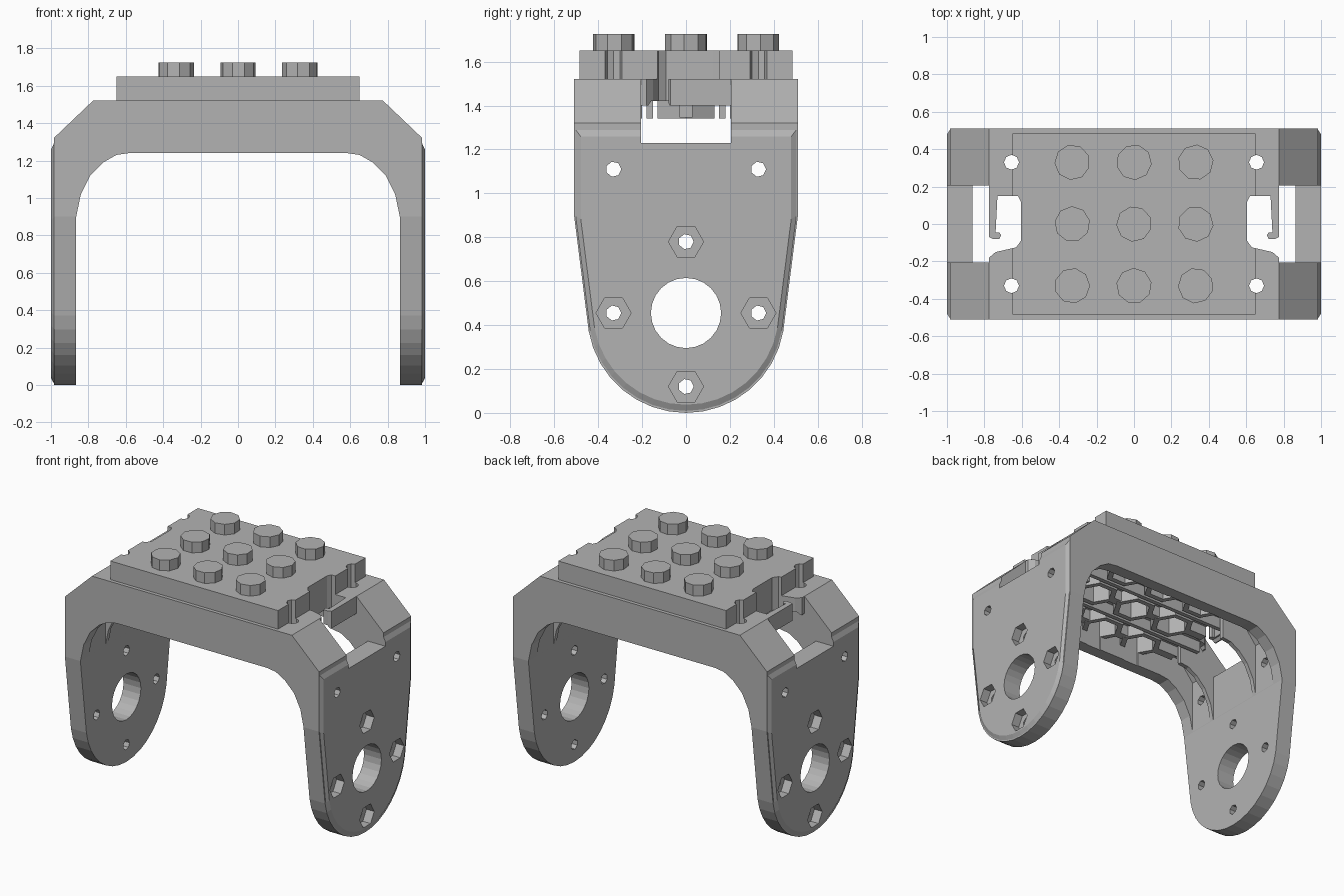
import bpy, bmesh, math

cube = bpy.data.objects.get("Cube")
if cube:
    bpy.data.objects.remove(cube, do_unlink=True)

grey = bpy.data.materials.new("plain_grey")
grey.use_nodes = True
grey.diffuse_color = (0.45, 0.45, 0.45, 1)
grey.node_tree.nodes["Principled BSDF"].inputs["Base Color"].default_value = (0.45, 0.45, 0.45, 1)

PLACE = {"x": lambda u, v, d: (d, u, v),
         "y": lambda u, v, d: (u, d, v),
         "z": lambda u, v, d: (u, v, d)}


def prism(name, pts, axis, a, b, scale=1.0, mid=(0, 0)):
    """Extrude a 2D outline along an axis; the far cap may be scaled about mid."""
    bm = bmesh.new()
    put = PLACE[axis]
    near = [bm.verts.new(put(u, v, a)) for u, v in pts]
    far = [bm.verts.new(put(mid[0] + (u - mid[0]) * scale,
                            mid[1] + (v - mid[1]) * scale, b)) for u, v in pts]
    bm.faces.new(near)
    bm.faces.new(far)
    n = len(pts)
    for i in range(n):
        j = (i + 1) % n
        bm.faces.new((near[i], near[j], far[j], far[i]))
    bmesh.ops.recalc_face_normals(bm, faces=bm.faces)
    mesh = bpy.data.meshes.new(name)
    bm.to_mesh(mesh)
    bm.free()
    mesh.materials.append(grey)
    ob = bpy.data.objects.new(name, mesh)
    bpy.context.scene.collection.objects.link(ob)
    return ob


def ring(cu, cv, r, n, turn=0.0):
    return [(cu + r * math.cos(turn + math.tau * i / n),
             cv + r * math.sin(turn + math.tau * i / n)) for i in range(n)]


def rect(u0, u1, v0, v1):
    return [(u0, v0), (u1, v0), (u1, v1), (u0, v1)]


def flip(pts, s):
    return [(s * u, v) for u, v in pts]


def combine(target, tool, how="DIFFERENCE"):
    """Apply a boolean and drop the tool."""
    mod = target.modifiers.new("shape", "BOOLEAN")
    mod.operation = how
    mod.solver = "EXACT"
    mod.object = tool
    with bpy.context.temp_override(object=target, active_object=target,
                                   selected_objects=[target]):
        bpy.ops.object.modifier_apply(modifier=mod.name)
    bpy.data.objects.remove(tool, do_unlink=True)


# U-shaped bracket: front profile trimmed by the rounded leg outline
fillet = [(.865, .9), (.84, 1.02), (.79, 1.12), (.72, 1.19), (.65, 1.23), (.58, 1.24)]
half = [(.775, 1.52), (.985, 1.32), (.985, -.1), (.865, -.1)] + fillet
bracket = prism("bracket", half + flip(half[::-1], -1), "y", -.51, .51)


def leg_outline(top):
    arc = [(.45 * math.cos(t), .45 + .45 * math.sin(t))
           for t in (math.radians(-190 + 10 + 10 * k) for k in range(1, 18))]
    return [(.51, top), (-.51, top), (-.51, .9)] + arc + [(.51, .9)]


combine(bracket, prism("leg_trim", leg_outline(1.6), "x", -1.2, 1.2), "INTERSECT")

# Slightly raised outer leg faces
for s in (-1, 1):
    combine(bracket, prism("leg_face", leg_outline(1.3), "x", s * .98, s * 1.0,
                           .94, (0, .62)), "UNION")

# Hollow underside, leaving a rim at the front and back
hollow = [(.864, .8), (.864, 1.28), (.75, 1.42)]
combine(bracket, prism("hollow", hollow + flip(hollow[::-1], -1), "y", -.42, .42))

# Corner gussets beside the end windows
for s in (-1, 1):
    for y in (-.235, .205):
        gusset = flip(fillet + [(.58, 1.44), (.75, 1.44), (.88, 1.29), (.88, .9)], s)
        combine(bracket, prism("gusset", gusset, "y", y, y + .03), "UNION")

# Underside ribs: rails and hexagonal sockets below the studs
spots = (-.33, 0, .33)
for y in (-.165, .165):
    combine(bracket, prism("rail", rect(-.7, .7, y - .015, y + .015), "z", 1.34, 1.45), "UNION")
for y in spots:
    combine(bracket, prism("row_bar", rect(-.7, .7, y - .03, y + .03), "z", 1.345, 1.45), "UNION")
    for x in spots:
        combine(bracket, prism("socket", ring(x, y, .15, 6), "z", 1.34, 1.45), "UNION")
for y in spots:
    for x in spots:
        combine(bracket, prism("socket_hole", ring(x, y, .11, 6), "z", 1.2, 1.48))

# Top plate with studs
plate = prism("top_plate", rect(-.65, .65, -.485, .485), "z", 1.52, 1.65)

# End windows with a hooked tongue, and small holes through the plate
slot = [(1.1, -.205), (1.1, .205), (.775, .205), (.775, -.07), (.755, -.08), (.72, -.08),
        (.71, -.06), (.72, -.045), (.74, -.045), (.73, .15), (.62, .15), (.605, .12),
        (.605, -.09), (.63, -.125), (.74, -.15), (.775, -.18), (.775, -.205)]
for s in (-1, 1):
    for part in (bracket, plate):
        combine(part, prism("slot", flip(slot, s), "z", 1.23, 1.9))
    combine(bracket, prism("tongue_clearance", flip(rect(.7, .9, -.204, .204), s), "z", 1.231, 1.4))
    for y in (-.33, .33):
        for part in (bracket, plate):
            combine(part, prism("pin_hole", ring(s * .655, y, .04, 8), "z", 1.0, 1.9))

# Leg holes: large bore, bolt holes, hexagonal nut pockets outside
bolts = [(0, .78), (-.33, .455), (.33, .455), (0, .12)]
for s in (-1, 1):
    combine(bracket, prism("bore", ring(0, .455, .16, 24), "x", s * .7, s * 1.2))
    for y, z in bolts + [(-.33, 1.11), (.33, 1.11)]:
        combine(bracket, prism("bolt_hole", ring(y, z, .035, 7), "x", s * .7, s * 1.2))
    for y, z in bolts:
        combine(bracket, prism("nut_pocket", ring(y, z, .08, 6), "x", s * .94, s * 1.2))

# Studs
for i, x in enumerate(spots):
    for j, y in enumerate(spots):
        prism(f"stud_{i}_{j}", ring(x, y, .095, 9, .2 * (i + j)), "z", 1.64, 1.725)
